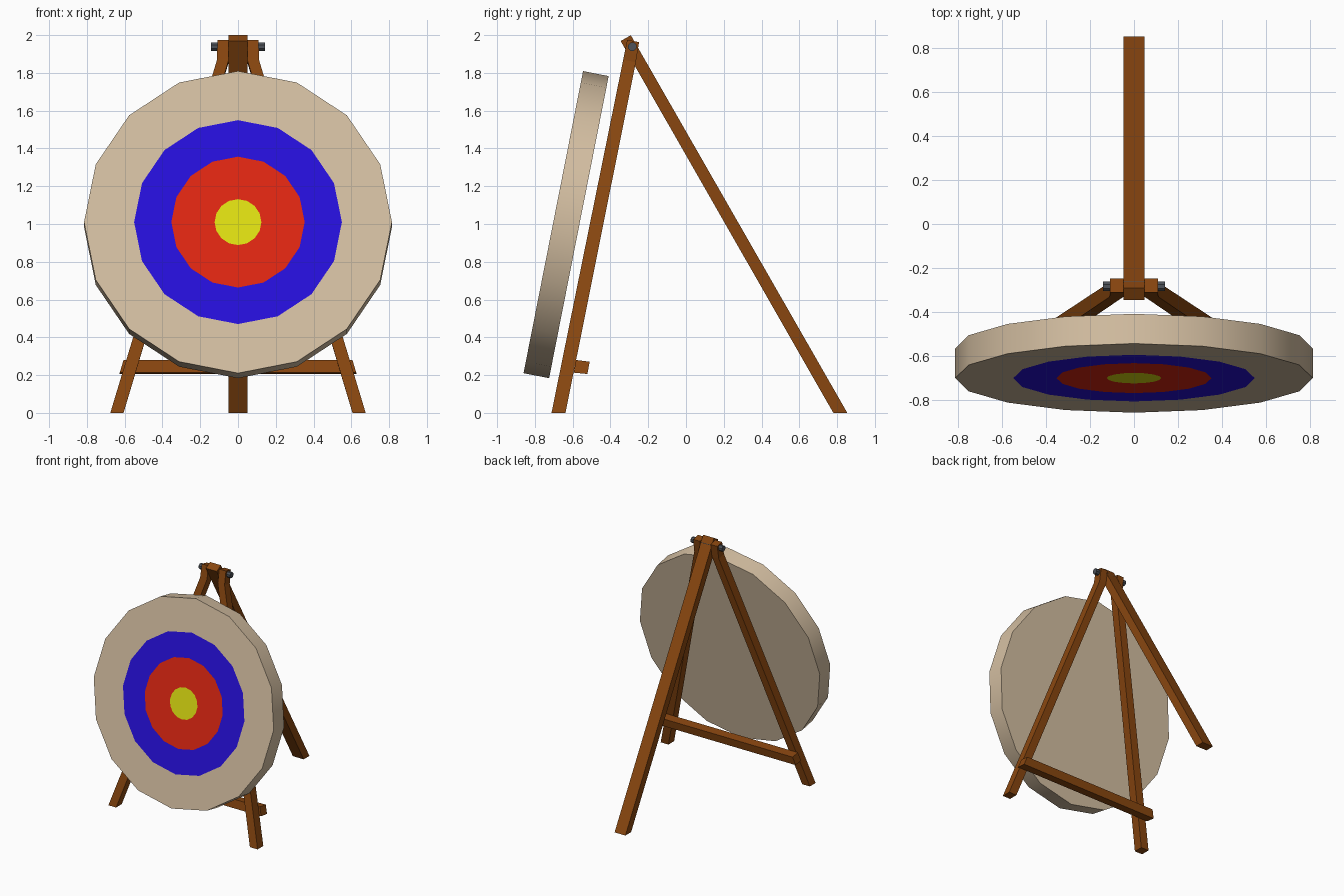
import bpy, bmesh, math
from mathutils import Vector

if "Cube" in bpy.data.objects:
    bpy.data.objects.remove(bpy.data.objects["Cube"])


def material(name, rgb):
    m = bpy.data.materials.new(name)
    m.diffuse_color = (*rgb, 1.0)
    m.use_nodes = True
    m.node_tree.nodes["Principled BSDF"].inputs["Base Color"].default_value = m.diffuse_color
    return m


TAN = material("straw tan", (0.66, 0.52, 0.36))
BLUE = material("ring blue", (0.02, 0.005, 0.72))
RED = material("ring red", (0.75, 0.02, 0.006))
YELLOW = material("centre yellow", (0.75, 0.75, 0.006))
WOOD = material("brown wood", (0.25, 0.062, 0.005))
METAL = material("dark metal", (0.075, 0.085, 0.1))


def finish(bm, name, mats):
    bmesh.ops.recalc_face_normals(bm, faces=bm.faces[:])
    me = bpy.data.meshes.new(name)
    bm.to_mesh(me)
    bm.free()
    for m in mats:
        me.materials.append(m)
    ob = bpy.data.objects.new(name, me)
    bpy.context.collection.objects.link(ob)
    return ob


def loft(name, sections, mat, smooth=False):
    """Skin a row of matching cross-sections and cap both ends."""
    bm = bmesh.new()
    rings = [[bm.verts.new(p) for p in s] for s in sections]
    n = len(rings[0])
    for a, b in zip(rings, rings[1:]):
        for i in range(n):
            j = (i + 1) % n
            bm.faces.new((a[i], a[j], b[j], b[i])).smooth = smooth
    bm.faces.new(rings[0])
    bm.faces.new(rings[-1])
    return finish(bm, name, [mat])


def section(x, y, z, hx, hy, tilt=0.0):
    """Rectangle across a leg, its depth edge raised by the tilt angle."""
    dy, dz = hy * math.cos(tilt), hy * math.sin(tilt)
    return [(x - hx, y - dy, z - dz), (x + hx, y - dy, z - dz),
            (x + hx, y + dy, z + dz), (x - hx, y + dy, z + dz)]


# Target disc: one 16-sided drum with concentric coloured rings on its face
LEAN = math.radians(11.15)
up = Vector((0, math.sin(LEAN), math.cos(LEAN)))
back = Vector((0, math.cos(LEAN), -math.sin(LEAN)))
centre = Vector((0, -0.7025, 1.01))
bm = bmesh.new()


def circle(r, depth=0.0):
    return [bm.verts.new(centre + back * depth + up * r * math.sin(a) + Vector((r * math.cos(a), 0, 0)))
            for a in (math.tau * i / 16 for i in range(16))]


rings = [circle(0.815, 0.138)] + [circle(r) for r in (0.815, 0.55, 0.353, 0.124)]
for k, (a, b) in enumerate(zip(rings, rings[1:])):
    for i in range(16):
        j = (i + 1) % 16
        f = bm.faces.new((a[i], a[j], b[j], b[i]))
        f.material_index = max(0, k - 1)
        f.smooth = k == 0
bm.faces.new(rings[-1]).material_index = 3
bm.faces.new(rings[0]).material_index = 0
finish(bm, "target_disc", [TAN, BLUE, RED, YELLOW])

# Front legs: splayed, bending upright near the top
for side, label in ((-1, "left"), (1, "right")):
    loft("front_leg_" + label, [
        section(side * 0.641, -0.675, 0.0, 0.035, 0.037),
        section(side * 0.08, -0.299, 1.863, 0.031, 0.034, -LEAN),
        section(side * 0.079, -0.28, 1.969, 0.03, 0.032, -LEAN)], WOOD)

# Back leg
loft("back_leg", [section(0, 0.817, 0.0, 0.049, 0.037),
                  section(0, -0.319, 1.984, 0.049, 0.031, math.radians(29.8))], WOOD)

# Crossbar behind the front legs, ends cut along the leg splay
profile = [(-0.582, 0.28), (-0.51, 0.271), (-0.522, 0.206), (-0.595, 0.213)]
loft("crossbar", [[(s * (0.628 - 0.3 * (z - 0.206)), y, z) for y, z in profile]
                  for s in (-1, 1)], WOOD)

# Hinge bolt through the leg tops
loft("hinge_bolt", [[(x, -0.284 + 0.024 * math.cos(a), 1.939 + 0.024 * math.sin(a))
                     for a in (math.tau * (i + 0.5) / 8 for i in range(8))]
                    for x in (-0.142, 0.142)], METAL)
